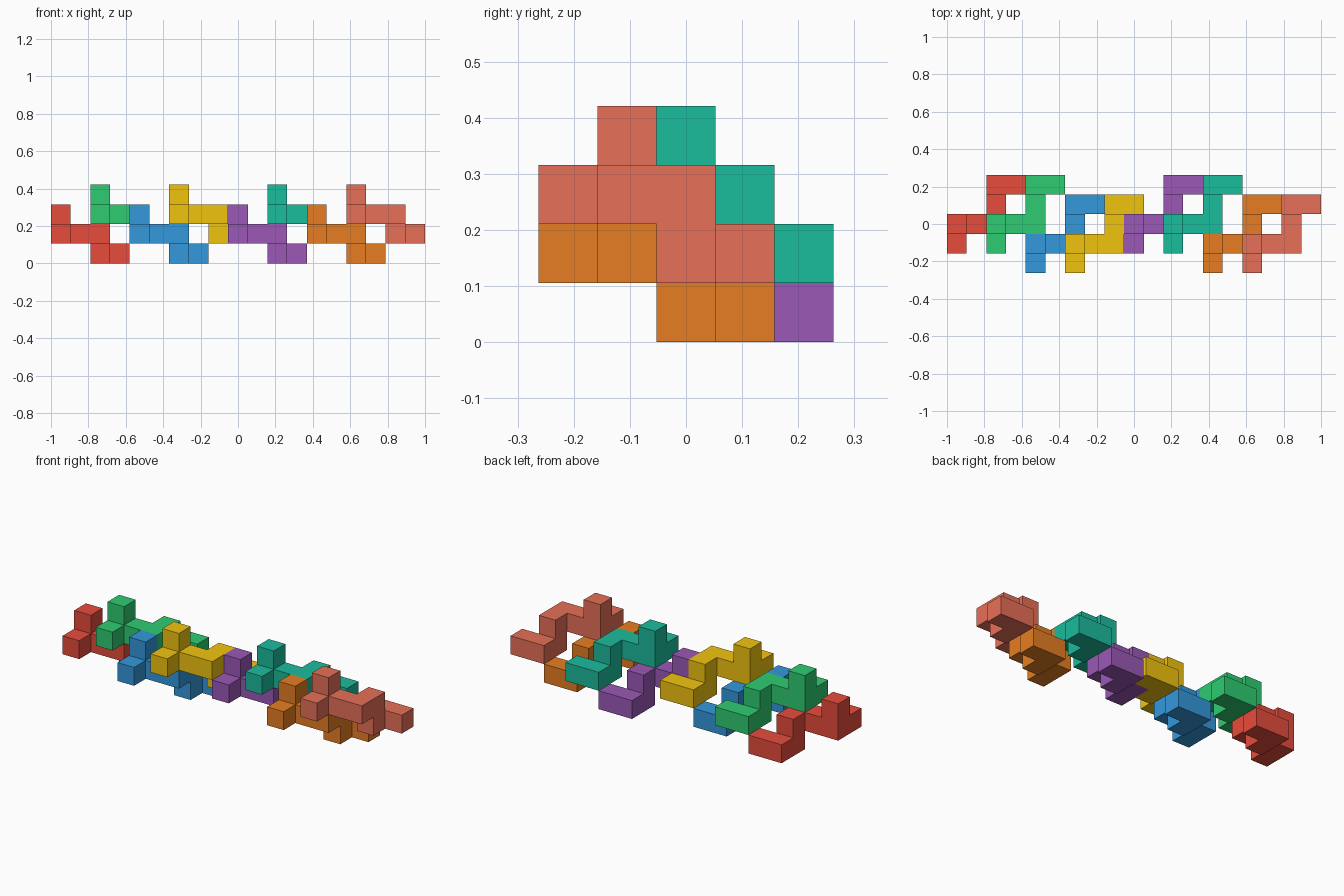
import bpy, bmesh
from mathutils import Color, Vector

if "Cube" in bpy.data.objects:
    bpy.data.objects.remove(bpy.data.objects["Cube"])

U = 2 / 19                                   # cube edge: 19 cubes span the length
ORIGIN = Vector((-9.5, -2.5, 0))             # corner of the cube lattice

# One nine-cube piece; every piece is a shifted copy
CELLS = [(0, 0, 1), (0, 1, 1), (0, 1, 2), (1, 1, 1), (2, 1, 1),
         (2, 2, 1), (2, 2, 0), (2, 3, 0), (3, 3, 0)]

# name, lattice offset, sRGB colour
PIECES = [
    ("red_piece",    (0, 1, 0),  (0.906, 0.298, 0.235)),
    ("green_piece",  (2, 1, 1),  (0.180, 0.800, 0.443)),
    ("blue_piece",   (4, 0, 0),  (0.204, 0.596, 0.859)),
    ("yellow_piece", (6, 0, 1),  (0.945, 0.769, 0.059)),
    ("purple_piece", (9, 1, 0),  (0.608, 0.349, 0.714)),
    ("teal_piece",   (11, 1, 1), (0.102, 0.737, 0.612)),
    ("orange_piece", (13, 0, 0), (0.902, 0.494, 0.133)),
    ("salmon_piece", (15, 0, 1), (0.906, 0.439, 0.345)),
]


def piece_mesh(name):
    """Outer skin of the joined cubes, with coplanar faces merged."""
    bm = bmesh.new()
    verts = {}

    def vert(p):
        key = tuple(p)
        if key not in verts:
            verts[key] = bm.verts.new(Vector(key) * U)
        return verts[key]

    for cell in CELLS:
        for axis in range(3):
            b, c = (axis + 1) % 3, (axis + 2) % 3
            for side in (0, 1):
                neighbour = list(cell)
                neighbour[axis] += 2 * side - 1
                if tuple(neighbour) in CELLS:
                    continue
                loop = []
                for db, dc in ((0, 0), (1, 0), (1, 1), (0, 1)):
                    p = list(cell)
                    p[axis] += side
                    p[b] += db
                    p[c] += dc
                    loop.append(vert(p))
                bm.faces.new(loop if side else loop[::-1])
    bmesh.ops.dissolve_limit(bm, angle_limit=0.01, verts=bm.verts[:], edges=bm.edges[:])
    mesh = bpy.data.meshes.new(name)
    bm.to_mesh(mesh)
    bm.free()
    return mesh


# Place the eight interlocking pieces
for name, offset, colour in PIECES:
    mesh = piece_mesh(name)
    mat = bpy.data.materials.new(name + "_colour")
    mat.diffuse_color = (*Color(colour).from_srgb_to_scene_linear(), 1)
    mat.use_nodes = True
    mat.node_tree.nodes["Principled BSDF"].inputs["Base Color"].default_value = mat.diffuse_color
    mesh.materials.append(mat)
    obj = bpy.data.objects.new(name, mesh)
    obj.location = (ORIGIN + Vector(offset)) * U
    bpy.context.collection.objects.link(obj)
